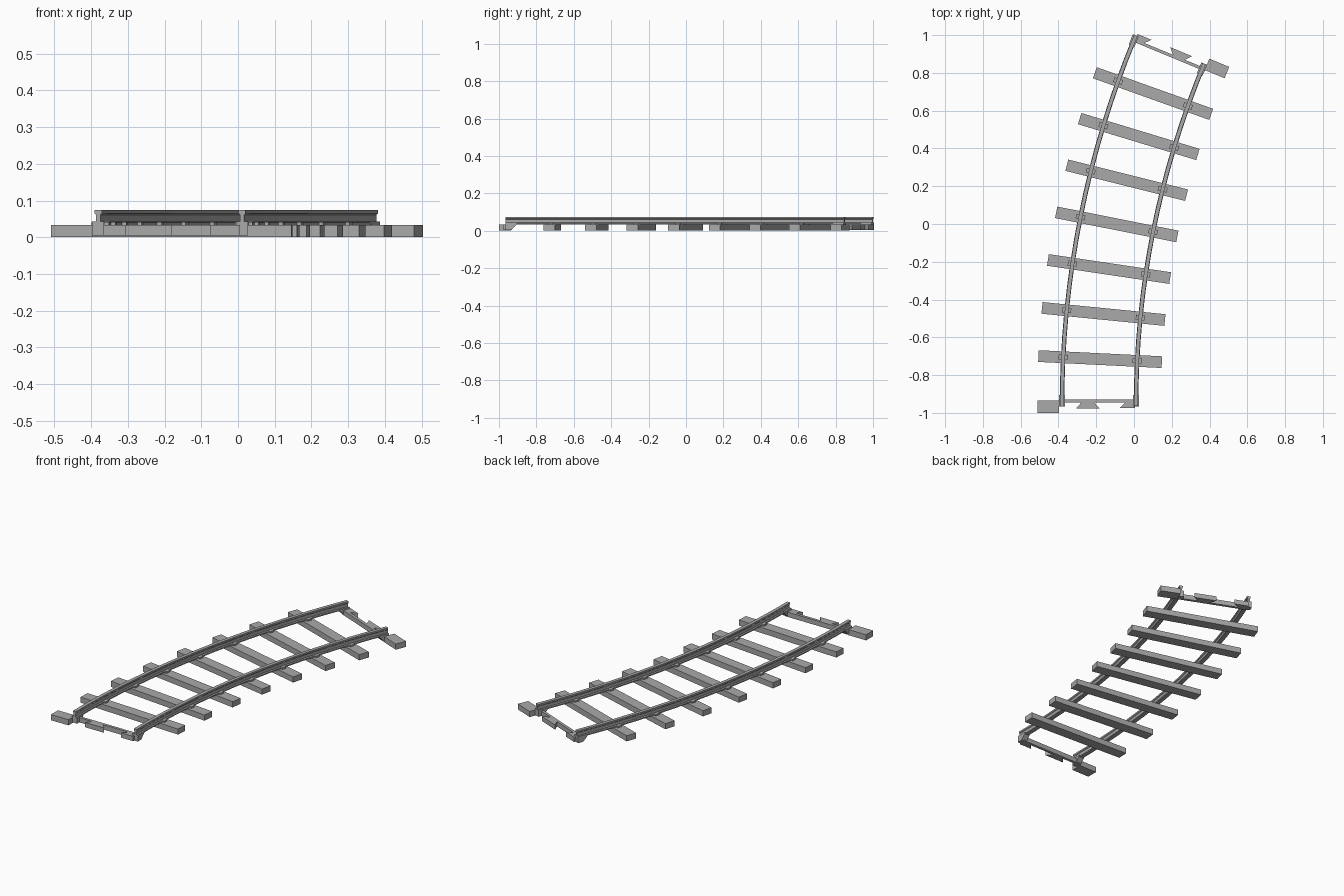
import bpy
import bmesh
from math import sin, cos, pi, radians
from mathutils import Matrix, Vector

cube = bpy.data.objects.get("Cube")
if cube:
    bpy.data.objects.remove(cube, do_unlink=True)

grey = bpy.data.materials.new("plain_grey")
grey.use_nodes = True
colour = (0.4, 0.4, 0.4, 1)
grey.diffuse_color = colour
grey.node_tree.nodes["Principled BSDF"].inputs["Base Color"].default_value = colour

# Curve of the track centre line
RADIUS, SWEEP = 4.885, radians(22.5)
CENTRE = Vector((4.70, -0.955, 0))
GAUGE = 0.196          # half distance between rails
TOP = 0.033            # sleeper height
SLEEPERS = 7


def frame(angle, turn=0.0):
    """Local frame on the centre line: x across, y along the track."""
    spot = CENTRE + Vector((-RADIUS * cos(angle), RADIUS * sin(angle), 0))
    return Matrix.Translation(spot) @ Matrix.Rotation(turn - angle, 4, "Z")


def finish(name, bm):
    bmesh.ops.recalc_face_normals(bm, faces=bm.faces)
    mesh = bpy.data.meshes.new(name)
    bm.to_mesh(mesh)
    bm.free()
    mesh.materials.append(grey)
    obj = bpy.data.objects.new(name, mesh)
    bpy.context.collection.objects.link(obj)
    return obj


def prism(name, base, offset, matrix):
    """Extrude a flat outline by an offset and place it."""
    bm = bmesh.new()
    face = bm.faces.new([bm.verts.new(p) for p in base])
    made = bmesh.ops.extrude_face_region(bm, geom=[face], use_keep_orig=True)
    moved = [g for g in made["geom"] if isinstance(g, bmesh.types.BMVert)]
    bmesh.ops.translate(bm, verts=moved, vec=offset)
    bm.transform(matrix)
    return finish(name, bm)


def slab(name, outline, z0, z1, matrix):
    return prism(name, [(x, y, z0) for x, y in outline], (0, 0, z1 - z0), matrix)


def box(name, x0, x1, y0, y1, z0, z1, matrix):
    return slab(name, [(x0, y0), (x1, y0), (x1, y1), (x0, y1)], z0, z1, matrix)


# Rails: a section swept along the arc
half = [(0.012, TOP), (0.012, 0.040), (0.006, 0.043),
        (0.006, 0.061), (0.010, 0.065), (0.010, 0.074)]
section = half + [(-x, z) for x, z in reversed(half)]


def rail(name, side, steps=16):
    bm = bmesh.new()
    rings = []
    for i in range(steps + 1):
        m = frame(SWEEP * (-0.005 + 1.01 * i / steps))
        rings.append([bm.verts.new(m @ Vector((side * GAUGE + x, 0, z)))
                      for x, z in section])
    n = len(section)
    for a, b in zip(rings, rings[1:]):
        for k in range(n):
            bm.faces.new((a[k], a[(k + 1) % n], b[(k + 1) % n], b[k]))
    bm.faces.new(rings[0])
    bm.faces.new(rings[-1])
    finish(name, bm)


rail("left_rail", 1)
rail("right_rail", -1)

# Sleepers with a rail chair under each rail
for i in range(1, SLEEPERS + 1):
    m = frame(SWEEP * i / (SLEEPERS + 1))
    box(f"sleeper_{i}", -0.327, 0.327, -0.031, 0.031, 0, TOP, m)
    for side in (-1, 1):
        x = side * GAUGE
        box(f"rail_chair_{i}", x - 0.024, x + 0.024, -0.013, 0.013, TOP, 0.042, m)

# Matching joints at both ends, each facing outward
for name, m in (("front", frame(0, pi)), ("back", frame(SWEEP))):
    box(name + "_half_sleeper", 0.211, 0.325, -0.02, 0.045, 0, TOP, m)
    box(name + "_crossbar", -GAUGE, 0.213, -0.026, -0.01, 0.005, TOP, m)
    slab(name + "_dovetail",
         [(0.028, -0.012), (0.092, -0.012), (0.122, 0.022), (-0.004, 0.022)],
         0.005, TOP, m)
    slab(name + "_side_tab",
         [(-0.19, -0.012), (-0.14, -0.012), (-0.11, 0.02), (-0.19, 0.02)],
         0.005, TOP, m)
    # Rail end supports with a sloping underside
    shape = [(0.01, 0.005), (0.01, 0.043), (-0.05, 0.043),
             (-0.05, 0.034), (-0.022, 0.005)]
    for side in (-1, 1):
        x = side * GAUGE - 0.0165
        prism(name + "_rail_support", [(x, y, z) for y, z in shape],
              (0.033, 0, 0), m)
